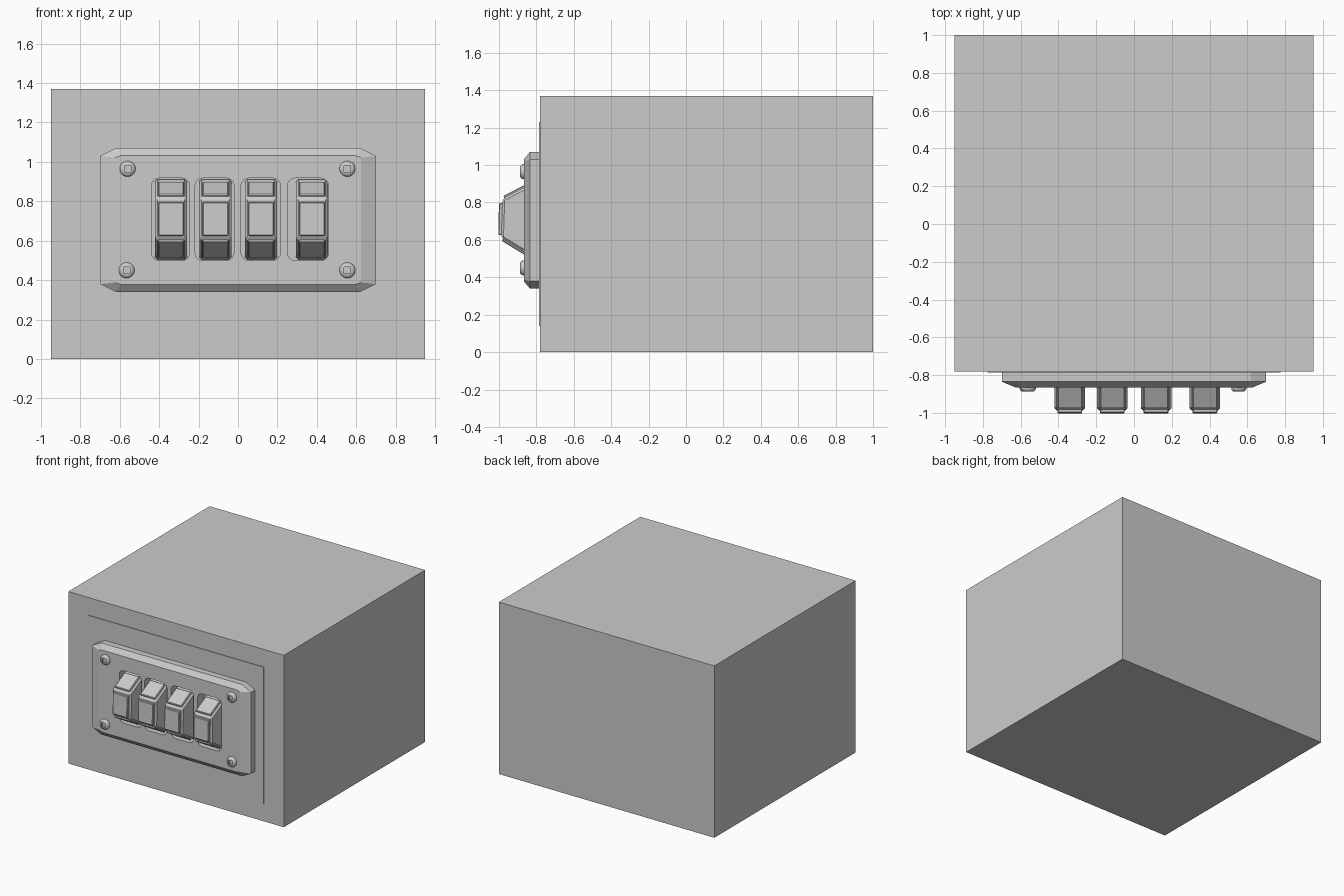
import bpy, bmesh, math
from mathutils import Vector

if "Cube" in bpy.data.objects:
    bpy.data.objects.remove(bpy.data.objects["Cube"])


def add_object(name, bm, bevel=0, segments=1):
    bmesh.ops.recalc_face_normals(bm, faces=bm.faces)
    me = bpy.data.meshes.new(name)
    bm.to_mesh(me)
    bm.free()
    ob = bpy.data.objects.new(name, me)
    bpy.context.collection.objects.link(ob)
    if bevel:
        m = ob.modifiers.new("bevel", 'BEVEL')
        m.width, m.segments, m.limit_method = bevel, segments, 'ANGLE'
    return ob


def loft(bm, rings):
    loops = [[bm.verts.new(p) for p in r] for r in rings]
    n = len(loops[0])
    for a, b in zip(loops, loops[1:]):
        for i in range(n):
            bm.faces.new((a[i], a[(i + 1) % n], b[(i + 1) % n], b[i]))
    bm.faces.new(loops[0])
    bm.faces.new(loops[-1])


def box(name, x0, x1, y0, y1, z0, z1):
    bm = bmesh.new()
    loft(bm, [[(x0, y, z0), (x1, y, z0), (x1, y, z1), (x0, y, z1)] for y in (y0, y1)])
    return add_object(name, bm)


def prism_x(name, profile, x0, x1, bevel, segments=1):
    bm = bmesh.new()
    loft(bm, [[(x, y, z) for y, z in profile] for x in (x0, x1)])
    return add_object(name, bm, bevel, segments)


def cut(target, cutter):
    cutter.hide_render = True
    m = target.modifiers.new("cut", 'BOOLEAN')
    m.operation, m.solver, m.object = 'DIFFERENCE', 'EXACT', cutter
    bpy.context.view_layer.objects.active = target
    bpy.ops.object.modifier_apply(modifier=m.name)
    bpy.data.objects.remove(cutter)


def octagon(y, w, h, cx, cz, mid=0.705):
    c = [(w, h - cz), (w - cx, h), (-w + cx, h), (-w, h - cz),
         (-w, -h + cz), (-w + cx, -h), (w - cx, -h), (w, -h + cz)]
    return [(x, y, mid + z) for x, z in c]


def rounded_rect(y, x0, x1, z0, z1, r):
    pts = []
    for k, (x, z) in enumerate(((x1 - r, z1 - r), (x0 + r, z1 - r), (x0 + r, z0 + r), (x1 - r, z0 + r))):
        for i in range(5):
            a = math.pi / 2 * (k + i / 4)
            pts.append((x + r * math.cos(a), y, z + r * math.sin(a)))
    return pts


# wall block and thin raised panel
box("wall_block", -0.95, 0.95, -0.78, 1.0, 0, 1.37)
box("back_panel", -0.775, 0.775, -0.785, -0.775, 0.14, 1.23)

# chamfered cover plate
bm = bmesh.new()
loft(bm, [octagon(-0.78, 0.70, 0.365, 0.08, 0.04),
          octagon(-0.835, 0.70, 0.365, 0.08, 0.04),
          octagon(-0.866, 0.625, 0.327, 0.03, 0.01)])
plate = add_object("cover_plate", bm)

# rounded slots cut through the plate
slots = [(-0.44, -0.245), (-0.218, -0.02), (0.015, 0.215), (0.25, 0.46)]
for x0, x1 in slots:
    bm = bmesh.new()
    loft(bm, [rounded_rect(y, x0, x1, 0.50, 0.918, 0.04) for y in (-0.9, -0.7)])
    cut(plate, add_object("slot_cutter", bm))

# rocker switches: body plus three raised pads
body = [(-0.78, 0.505), (-0.80, 0.505), (-0.865, 0.535), (-0.988, 0.61),
        (-0.981, 0.82), (-0.865, 0.88), (-0.80, 0.912), (-0.78, 0.912)]
pads = [("lower_pad", (-0.845, 0.523), (-0.979, 0.605), 0.012),
        ("centre_pad", (-0.986, 0.625), (-0.982, 0.797), 0.018),
        ("upper_pad", (-0.972, 0.824), (-0.845, 0.890), 0.012)]
for i, x in enumerate((-0.34, -0.115, 0.117, 0.375)):
    prism_x(f"rocker_{i + 1}", body, x - 0.081, x + 0.081, 0.012)
    for name, a, b, thick in pads:
        a, b = Vector(a), Vector(b)
        d = (b - a).normalized()
        n = Vector((-d.y, d.x))
        prof = [a - n * 0.008, b - n * 0.008, b + n * thick, a + n * thick]
        prism_x(f"{name}_{i + 1}", prof, x - 0.066, x + 0.066, 0.005)

# domed corner screws with square sockets
for i, (x, z) in enumerate(((-0.56, 0.965), (0.555, 0.965), (-0.565, 0.45), (0.555, 0.45))):
    bm = bmesh.new()
    rings = []
    for r, y in ((0.04, -0.855), (0.04, -0.873), (0.036, -0.881), (0.029, -0.886), (0.022, -0.888)):
        rings.append([(x + r * math.cos(math.tau * k / 20), y, z + r * math.sin(math.tau * k / 20))
                      for k in range(20)])
    loft(bm, rings)
    screw = add_object(f"screw_{i + 1}", bm)
    s = 0.016
    cut(screw, box("socket_cutter", x - s, x + s, -0.95, -0.876, z - s, z + s))
    bpy.ops.object.select_all(action='DESELECT')
    screw.select_set(True)
    bpy.context.view_layer.objects.active = screw
    bpy.ops.object.shade_smooth_by_angle(angle=math.radians(35))
